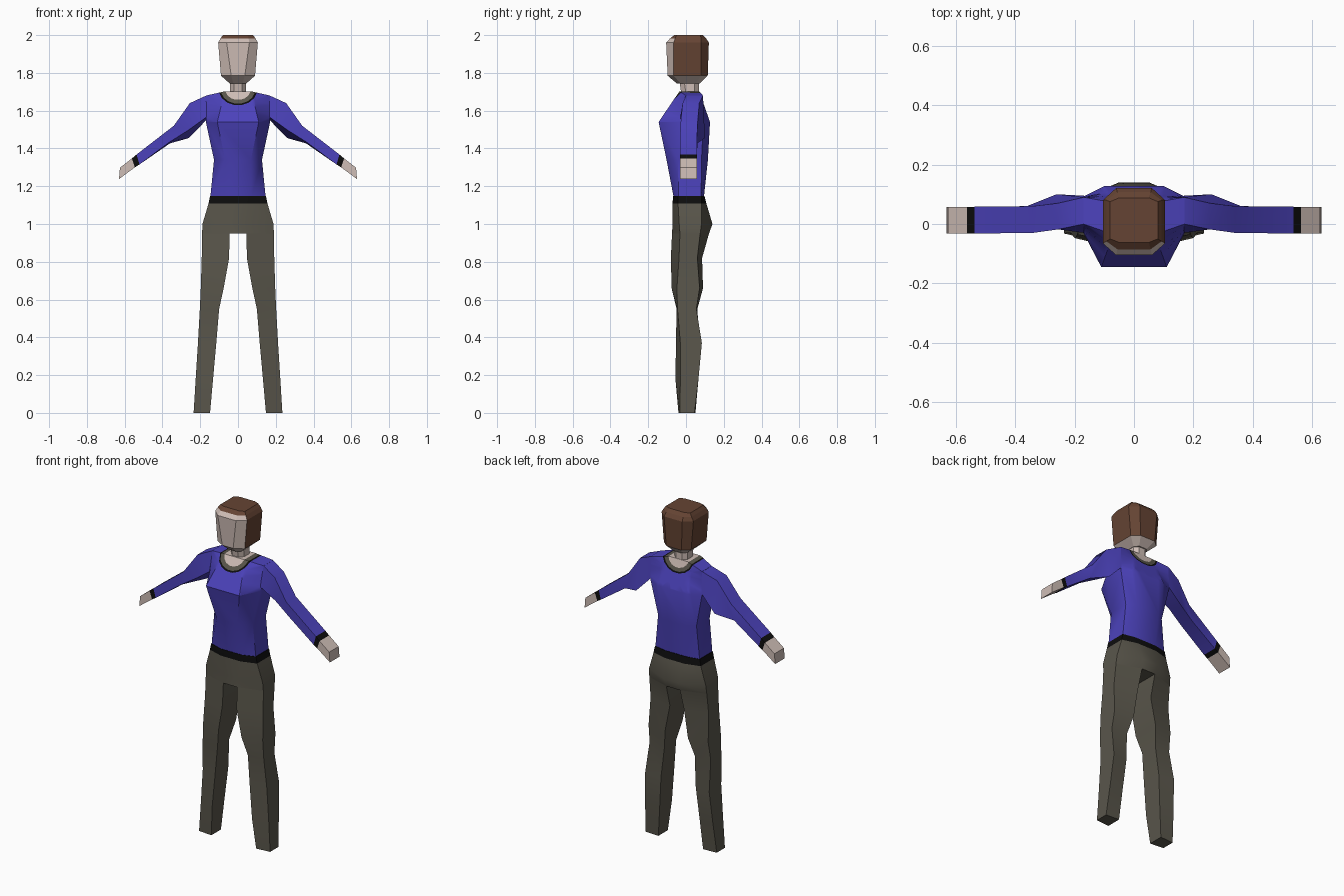
import bpy, bmesh, math
from mathutils import Vector

if "Cube" in bpy.data.objects:
    bpy.data.objects.remove(bpy.data.objects["Cube"])


def material(name, rgb):
    m = bpy.data.materials.new(name)
    m.diffuse_color = (*rgb, 1)
    m.use_nodes = True
    m.node_tree.nodes["Principled BSDF"].inputs["Base Color"].default_value = m.diffuse_color
    return m


SKIN, BLUE, GREY, BLACK, HAIR = range(5)
MATS = [material("skin", (0.62, 0.51, 0.465)),
        material("blue_cloth", (0.072, 0.055, 0.50)),
        material("olive_grey_cloth", (0.100, 0.092, 0.070)),
        material("black_trim", (0.004, 0.004, 0.004)),
        material("brown_hair", (0.13, 0.057, 0.033))]


def ring8(z, xf, xs, xb, yf, ysf, ysb, yb, dz=0):
    """Symmetric eight-sided section: front, side and back corners."""
    half = [(xf, yf, z + dz), (xs, ysf, z), (xs, ysb, z), (xb, yb, z + dz)]
    return half + [(-x, y, h) for x, y, h in reversed(half)]


def loft(name, rings, rule, cap_start=True, cap_end=True, smooth=35, edit=None):
    """Skin a list of sections; rule(face) gives the colour of each face."""
    bm = bmesh.new()
    rows = [[bm.verts.new(p) for p in r] for r in rings]
    n = len(rings[0])
    for a, b in zip(rows, rows[1:]):
        for i in range(n):
            j = (i + 1) % n
            bm.faces.new((a[i], a[j], b[j], b[i]))
    if cap_start:
        bm.faces.new(rows[0])
    if cap_end:
        bm.faces.new(rows[-1])
    bmesh.ops.recalc_face_normals(bm, faces=bm.faces)
    if edit:
        edit(bm)
    bm.normal_update()
    for f in bm.faces:
        f.material_index = rule(f)
    me = bpy.data.meshes.new(name)
    bm.to_mesh(me)
    bm.free()
    for m in MATS:
        me.materials.append(m)
    ob = bpy.data.objects.new(name, me)
    bpy.context.collection.objects.link(ob)
    if smooth:
        bpy.ops.object.select_all(action='DESELECT')
        ob.select_set(True)
        bpy.context.view_layer.objects.active = ob
        bpy.ops.object.shade_smooth_by_angle(angle=math.radians(smooth))
    return ob


# Round collar: cut by planes around half an ellipse, then coloured in bands
NECK = Vector((0, 0, 1.712))
BANDS = [(0.66, SKIN), (0.90, GREY), (1.0, BLACK)]
DIRS = [Vector((math.cos(a) / 0.10, 0, -math.sin(a) / 0.082))
        for a in (math.pi * k / 8 for k in range(9))]


def cut_collar(bm):
    for s, _ in BANDS:
        for d in DIRS:
            faces = [f for f in bm.faces if f.calc_center_median().z > 1.56]
            geom = set(faces)
            for f in faces:
                geom.update(f.edges)
                geom.update(f.verts)
            bmesh.ops.bisect_plane(bm, geom=list(geom), dist=1e-5,
                                   plane_co=NECK + d * (s / d.length_squared),
                                   plane_no=d)


def shirt_rule(f):
    c = f.calc_center_median() - NECK
    reach = max(d.dot(c) for d in DIRS)
    for s, colour in BANDS:
        if reach < s:
            return colour
    return BLUE


# Torso
loft("shirt_torso", [
    ring8(1.145, .07, .146, .07, -.066, -.04, .08, .095),
    ring8(1.34, .068, .127, .075, -.103, -.042, .082, .116),
    ring8(1.54, .11, .17, .10, -.145, -.03, .092, .127),
    ring8(1.68, .07, .17, .06, -.035, 0, .09, .07, .022),
], shirt_rule, edit=cut_collar)

# Hips with belt
loft("hips", [
    ring8(1.147, .07, .148, .07, -.069, -.042, .082, .098),
    ring8(1.108, .065, .156, .065, -.071, -.042, .083, .108),
    ring8(1.0, .05, .188, .05, -.071, -.036, .082, .14),
    ring8(.95, .045, .19, .045, -.074, -.032, .075, .122),
], lambda f: BLACK if f.calc_center_median().z > 1.12 else GREY)

# Legs: z, inner x, outer x, then y of inner front, outer front, outer back, inner back
LEG = [(.95, .045, .190, -.074, -.032, .075, .122),
       (.82, .047, .192, -.080, -.037, .060, .085),
       (.66, .076, .197, -.076, -.048, .072, .090),
       (.55, .100, .202, -.050, -.045, .055, .060),
       (.37, .115, .212, -.053, -.030, .084, .072),
       (.18, .132, .224, -.056, -.030, .066, .060),
       (.00, .148, .235, -.040, -.032, .045, .050)]

# Arms: corners top front, top back, bottom back, bottom front


def arm_band(xt, zt, xb, zb):
    return [(xt, -.032, zt), (xt, .058, zt), (xb, .058, zb), (xb, -.032, zb)]


ARM = [[(.168, 0, 1.68), (.168, .09, 1.68), (.168, .095, 1.55), (.168, -.03, 1.565)],
       [(.255, -.018, 1.64), (.255, .07, 1.64), (.26, .10, 1.455), (.258, -.015, 1.50)],
       [(.34, -.03, 1.52), (.34, .06, 1.52), (.36, .06, 1.427), (.358, -.03, 1.437)],
       arm_band(.537, 1.368, .522, 1.315),
       arm_band(.562, 1.347, .546, 1.300)]
HAND = [ARM[-1], arm_band(.625, 1.298, .63, 1.238)]


def cuff_rule(f):
    return BLACK if abs(f.calc_center_median().x) > .51 else BLUE


def mirrored(rings, s):
    return [[(s * x, y, z) for x, y, z in r] for r in rings]


for side, s in (("left", 1), ("right", -1)):
    legs = [[(xi, a, z), (xo, b, z), (xo, c, z), (xi, d, z)]
            for z, xi, xo, a, b, c, d in LEG]
    loft(side + "_leg", mirrored(legs, s), lambda f: GREY, cap_start=False)
    loft(side + "_sleeve", mirrored(ARM, s), cuff_rule, False, False)
    loft(side + "_hand", mirrored(HAND, s), lambda f: SKIN, False, True, smooth=0)

# Neck
loft("neck", [ring8(1.69, .02, .043, .02, -.025, 0, .045, .068),
              ring8(1.76, .02, .043, .02, -.035, -.01, .045, .068)],
     lambda f: SKIN, False, False, smooth=0)


def head_rule(f):
    z = f.calc_center_median().z
    if z < 1.78 or (z < 1.984 and f.normal.y < -.3):
        return SKIN
    return HAIR


# Head with hair cap
loft("head", [
    ring8(1.745, .025, .045, .025, -.05, -.03, .05, .075),
    ring8(1.785, .036, .09, .05, -.097, -.065, .08, .115),
    ring8(1.96, .06, .105, .06, -.105, -.065, .08, .121),
    ring8(1.982, .056, .093, .056, -.085, -.058, .08, .107),
    ring8(2.0, .05, .08, .05, -.062, -.05, .075, .088),
], head_rule, smooth=0)
